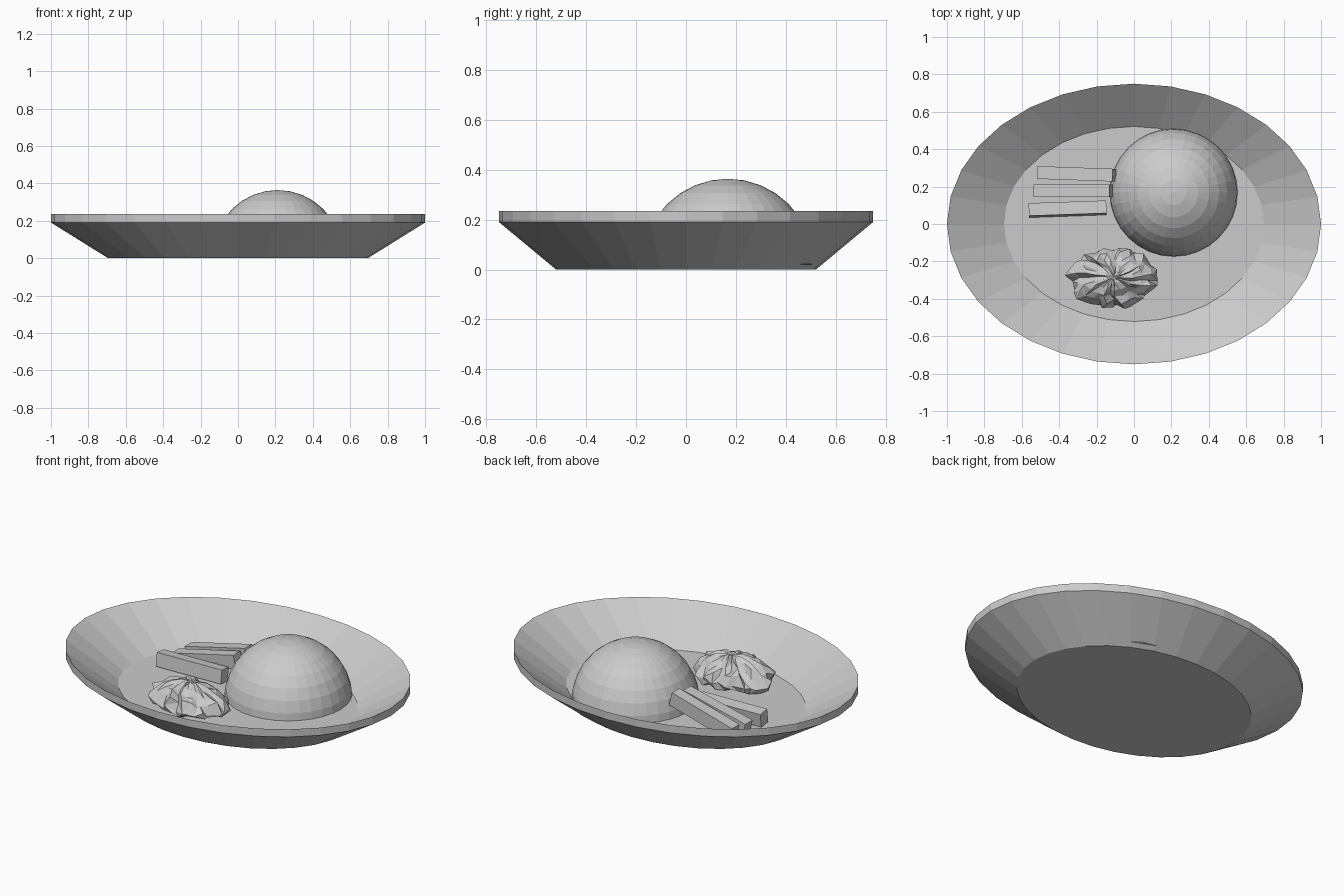
import bpy, bmesh, math, random
from mathutils import Matrix, Vector

cube = bpy.data.objects.get("Cube")
if cube:
    bpy.data.objects.remove(cube, do_unlink=True)

random.seed(7)
TAU = math.tau

grey = bpy.data.materials.new("plain_grey")
grey.use_nodes = True
grey.diffuse_color = (0.6, 0.6, 0.6, 1)
grey.node_tree.nodes["Principled BSDF"].inputs["Base Color"].default_value = (0.6, 0.6, 0.6, 1)


def finish(bm, name):
    bmesh.ops.recalc_face_normals(bm, faces=bm.faces)
    mesh = bpy.data.meshes.new(name)
    bm.to_mesh(mesh)
    bm.free()
    mesh.materials.append(grey)
    obj = bpy.data.objects.new(name, mesh)
    bpy.context.collection.objects.link(obj)
    return obj


def loft(bm, rings):
    """Bridge rings of points and cap both ends."""
    loops = [[bm.verts.new(p) for p in ring] for ring in rings]
    n = len(loops[0])
    for a, b in zip(loops, loops[1:]):
        for i in range(n):
            j = (i + 1) % n
            bm.faces.new((a[i], a[j], b[j], b[i]))
    bm.faces.new(loops[0])
    bm.faces.new(loops[-1])


# Oval dish: outer floor, flared wall, upright rim, inner floor
bm = bmesh.new()
profile = [(0.695, 0.0), (1.0, 0.19), (1.0, 0.235), (0.695, 0.045)]
loft(bm, [[(r * math.cos(TAU * i / 32), 0.75 * r * math.sin(TAU * i / 32), z)
           for i in range(32)] for r, z in profile])
finish(bm, "oval_dish")

# Faceted dome: upper half of a sphere with a flat base
bm = bmesh.new()
bmesh.ops.create_uvsphere(bm, u_segments=32, v_segments=16, radius=0.344)
bmesh.ops.bisect_plane(bm, geom=bm.verts[:] + bm.edges[:] + bm.faces[:],
                       plane_co=(0, 0, 0), plane_no=(0, 0, 1), clear_inner=True)
bmesh.ops.holes_fill(bm, edges=[e for e in bm.edges if e.is_boundary])
dome = finish(bm, "dome")
dome.location = (0.212, 0.168, 0.02)

# Three sticks: centre, yaw, upward slope, roll in degrees
sticks = [((-0.307, 0.268, 0.115), -2, 14, 0),
          ((-0.325, 0.178, 0.105), 0, 13, 0),
          ((-0.355, 0.08, 0.088), 2, 0, -7)]
for i, (centre, yaw, slope, roll) in enumerate(sticks):
    bm = bmesh.new()
    bmesh.ops.create_cube(bm, size=1, matrix=Matrix.Diagonal((0.415, 0.068, 0.08, 1)))
    stick = finish(bm, f"stick_{i + 1}")
    stick.location = centre
    stick.rotation_euler = [math.radians(a) for a in (roll, -slope, yaw)]

# Crumpled leafy heap: creased dome with a ragged, tucked-in hem
bm = bmesh.new()
SEGS = 30
heap = [(0.02, 0.205), (0.2, 0.21), (0.42, 0.195), (0.62, 0.17),
        (0.82, 0.14), (0.97, 0.1), (0.95, 0.07), (0.6, 0.05)]
crease = [random.uniform(-1, 1) for _ in range(SEGS)]
rings = []
for k, (r, z) in enumerate(heap):
    amount = min(1, r * 1.4)
    ring = []
    for i in range(SEGS):
        a = TAU * (i + random.uniform(-0.4, 0.4) + 0.35 * k) / SEGS
        rr = r * (1 + 0.07 * crease[i] + random.uniform(-0.07, 0.05))
        zz = z + amount * (0.014 * crease[i] + random.uniform(-0.016, 0.016))
        ring.append((-0.11 + 0.25 * rr * math.cos(a),
                     -0.285 + 0.165 * rr * math.sin(a), max(0.047, min(0.225, zz))))
    rings.append(ring)
loft(bm, rings)
bmesh.ops.triangulate(bm, faces=bm.faces[:])
finish(bm, "leafy_heap")
